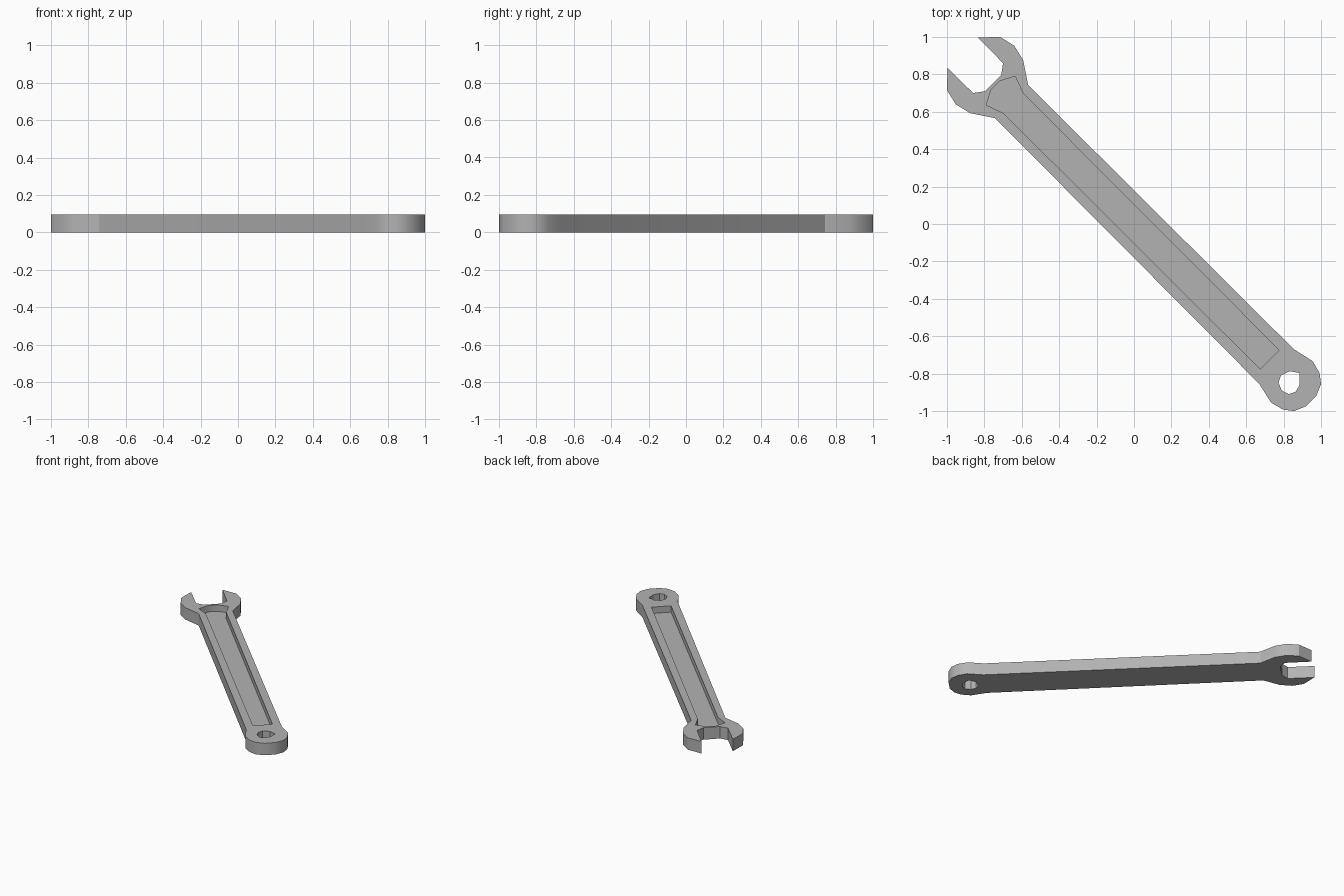
import bpy, bmesh, math
from mathutils import Vector
from mathutils.geometry import tessellate_polygon

cube = bpy.data.objects.get("Cube")
if cube:
    bpy.data.objects.remove(cube, do_unlink=True)

THICK, FLOOR = 0.095, 0.044

steel = bpy.data.materials.new("grey_steel")
steel.use_nodes = True
grey = (0.45, 0.45, 0.45, 1)
steel.diffuse_color = grey
steel.node_tree.nodes["Principled BSDF"].inputs["Base Color"].default_value = grey


def mirrored(half):
    """Close a half profile by reflecting it across the diagonal handle axis."""
    return half + [(-y, -x) for x, y in reversed(half)]


# Outline: jaw notch, jaw tip, shoulder, handle, ring end
outline = mirrored([(-0.71, 0.797), (-0.70, 0.86), (-0.835, 0.997), (-0.715, 1.0),
                    (-0.64, 0.953), (-0.592, 0.875), (-0.566, 0.743), (0.854, -0.669),
                    (0.955, -0.733), (0.992, -0.796), (1.0, -0.856), (0.975, -0.918)])
# Handle recess, flared under the jaw
recess = mirrored([(-0.72, 0.763), (-0.636, 0.79), (-0.592, 0.697), (0.776, -0.675)])
# Hanging hole
hole = [(0.832, -0.787), (0.886, -0.797), (0.886, -0.86), (0.863, -0.898),
        (0.827, -0.91), (0.79, -0.89), (0.773, -0.85), (0.785, -0.81)]

bm = bmesh.new()


def ring(points, z):
    return [bm.verts.new((x, y, z)) for x, y in points]


def cap(*rings):
    """Fill the first ring, leaving the others as holes."""
    verts = [v for r in rings for v in r]
    for tri in tessellate_polygon([[v.co for v in r] for r in rings]):
        bm.faces.new([verts[i] for i in tri])


def wall(low, high):
    n = len(low)
    for i in range(n):
        j = (i + 1) % n
        bm.faces.new((low[i], low[j], high[j], high[i]))


outer_low, outer_high = ring(outline, 0), ring(outline, THICK)
hole_low, hole_high = ring(hole, 0), ring(hole, THICK)
rec_low, rec_high = ring(recess, FLOOR), ring(recess, THICK)

wall(outer_low, outer_high)
wall(hole_low, hole_high)
wall(rec_low, rec_high)
cap(outer_low, hole_low)
cap(outer_high, hole_high, rec_high)
cap(rec_low)
bmesh.ops.recalc_face_normals(bm, faces=bm.faces)

mesh = bpy.data.meshes.new("wrench_body")
bm.to_mesh(mesh)
bm.free()
mesh.materials.append(steel)
wrench = bpy.data.objects.new("wrench_body", mesh)
bpy.context.collection.objects.link(wrench)

bpy.ops.object.select_all(action='DESELECT')
wrench.select_set(True)
bpy.context.view_layer.objects.active = wrench
bpy.ops.object.shade_smooth_by_angle(angle=math.radians(30))
